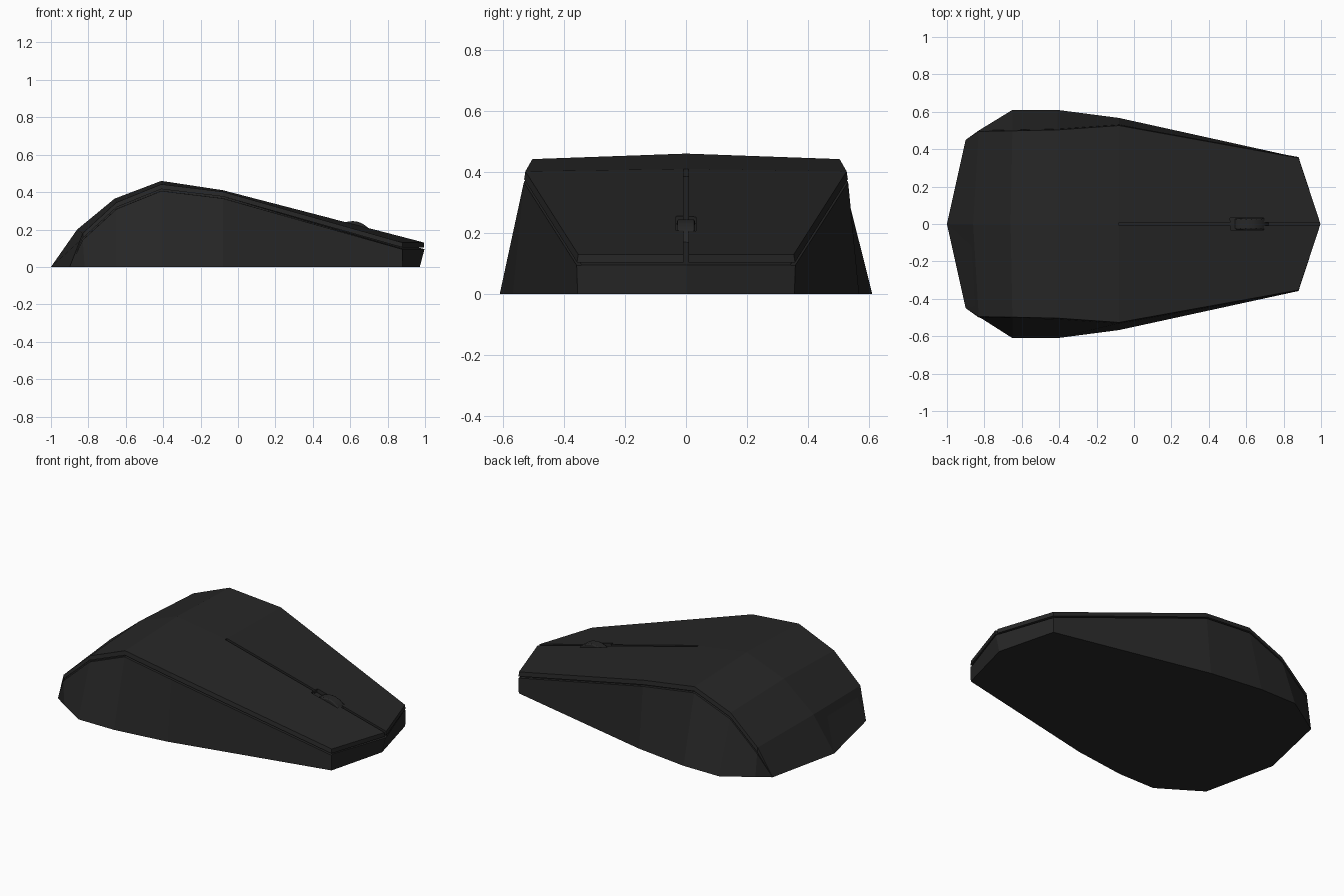
import bpy, bmesh, math
from mathutils import Vector

if "Cube" in bpy.data.objects:
    bpy.data.objects.remove(bpy.data.objects["Cube"])

mat = bpy.data.materials.new("charcoal")
mat.diffuse_color = (0.02, 0.02, 0.02, 1)
mat.use_nodes = True
mat.node_tree.nodes["Principled BSDF"].inputs["Base Color"].default_value = mat.diffuse_color

# Stations from tail to nose: spine (x, z), shoulder edge (x, y, z), floor edge (x, y)
SPINE = [(-1, 0), (-.86, .2), (-.66, .365), (-.41, .46), (-.08, .41), (.997, .13)]
EDGE = [(-.9, .45, 0), (-.83, .495, .18), (-.65, .498, .345),
        (-.41, .503, .442), (-.08, .526, .402), (.88, .353, .13)]
FLOOR = [(-.9, .45), (-.82, .502), (-.65, .61), (-.41, .61), (-.08, .567), (.88, .355)]
FLOOR_MID = [-1, -.86, -.66, -.41, -.08, .972]
LIP, GAP, INSET = .026, .009, .012


def loft(name, halves):
    """Skin half sections (spine top, side points, spine bottom), mirrored in y."""
    bm = bmesh.new()
    rings = []
    for half in halves:
        pts = half + [(x, -y, z) for x, y, z in half[-2:0:-1]]
        rings.append([bm.verts.new(p) for p in pts])
    n, m = len(rings[0]), len(halves[0])
    for a, b in zip(rings, rings[1:]):
        for i in range(n):
            j = (i + 1) % n
            bm.faces.new((a[i], a[j], b[j], b[i]))
    # V-shaped end caps split along the centre line
    for r in (rings[0], rings[-1]):
        bm.faces.new(r[:m])
        bm.faces.new(r[m - 1:] + [r[0]])
    bmesh.ops.remove_doubles(bm, verts=bm.verts[:], dist=1e-5)
    bmesh.ops.dissolve_degenerate(bm, edges=bm.edges[:], dist=1e-5)
    bmesh.ops.recalc_face_normals(bm, faces=bm.faces[:])
    me = bpy.data.meshes.new(name)
    bm.to_mesh(me)
    bm.free()
    ob = bpy.data.objects.new(name, me)
    bpy.context.collection.objects.link(ob)
    me.materials.append(mat)
    return ob


shell, body = [], []
for i, ((sx, sz), (ex, ey, ez), (fx, fy), mx) in enumerate(zip(SPINE, EDGE, FLOOR, FLOOR_MID)):
    k = 0 if i == 0 else 1
    open_front = GAP if i == 5 else 0
    lip, low = ez - LIP * k, ez - (LIP + GAP) * k
    shell.append([(sx, 0, sz), (ex, ey, ez), (ex, ey + .004 * k, lip), (sx, 0, sz - LIP * k)])
    body.append([(sx, 0, sz - LIP * k - open_front),
                 (ex, ey - INSET * k, lip - open_front * .9),
                 (ex, ey - INSET * k, low - .0005 * k),
                 (ex, ey + .005 * k, low - .001 * k),
                 (fx, fy, 0), (mx, 0, 0)])

# Upper shell and lower body
top_shell = loft("top_shell", shell)
loft("lower_body", body)

# Button split and wheel opening, cut along the slope of the buttons
slope = math.atan2(.28, 1.077)


def deck(x):
    return .41 - (x + .08) * math.tan(slope)


def cut(name, x0, x1, width):
    x = (x0 + x1) / 2
    bpy.ops.mesh.primitive_cube_add(size=1, location=(x, 0, deck(x)), rotation=(0, slope, 0))
    c = bpy.context.object
    c.name = name
    c.scale = ((x1 - x0) / math.cos(slope), width, .09)
    c.hide_render = True
    c.hide_set(True)
    mod = top_shell.modifiers.new(name, 'BOOLEAN')
    mod.operation = 'DIFFERENCE'
    mod.solver = 'EXACT'
    mod.object = c


cut("button_split_cutter", -.08, 1.06, .018)
cut("wheel_opening_cutter", .515, .695, .066)

# Scroll wheel
bpy.ops.mesh.primitive_cylinder_add(vertices=24, radius=.112, depth=.058,
                                    location=(.613, 0, .133), rotation=(math.pi / 2, 0, 0))
wheel = bpy.context.object
wheel.name = "scroll_wheel"
wheel.data.materials.append(mat)
bev = wheel.modifiers.new("rim", 'BEVEL')
bev.width = .006
bev.segments = 2
bpy.ops.object.shade_smooth_by_angle()
